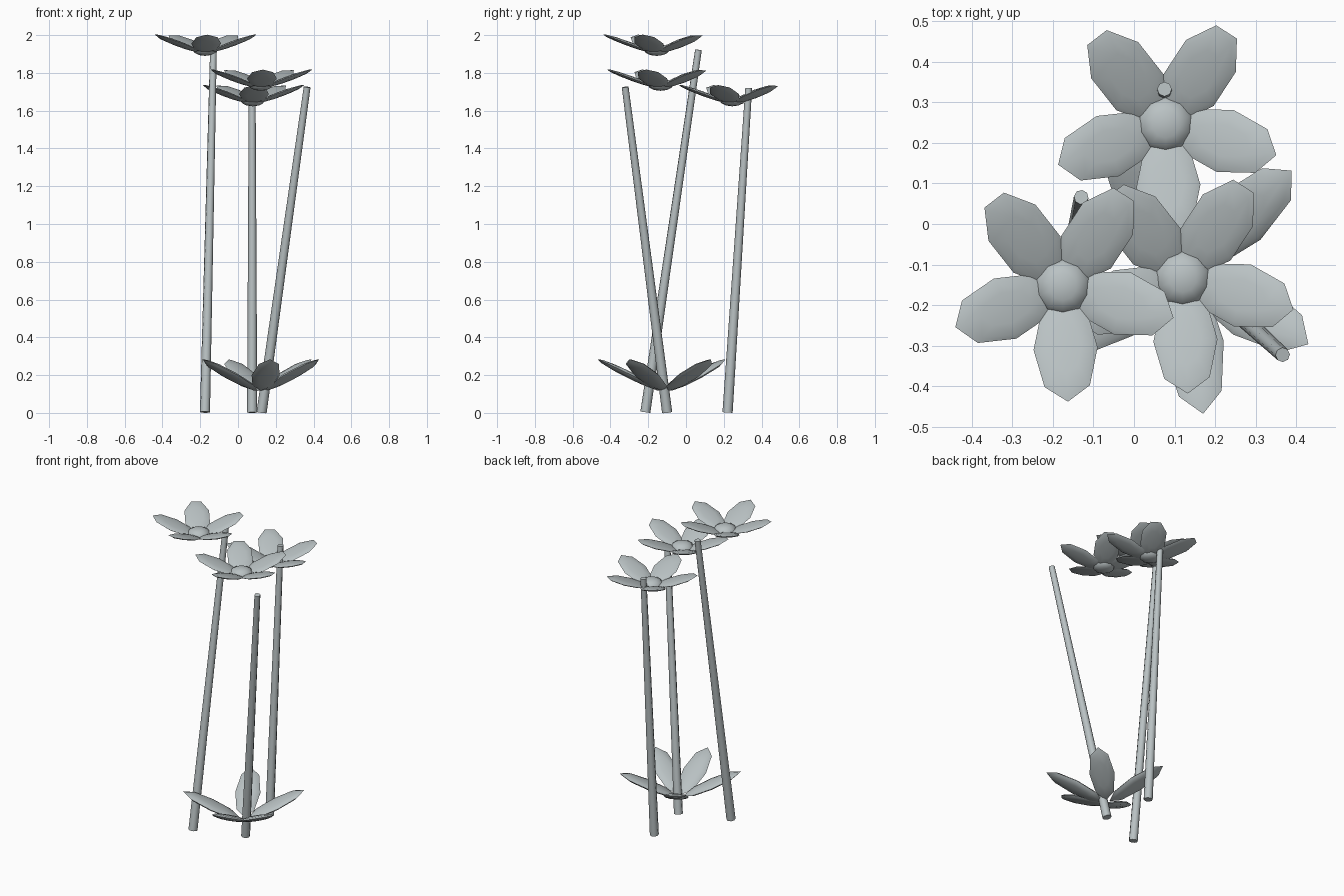
import bpy
import bmesh
import math
from mathutils import Matrix, Vector

cube = bpy.data.objects.get("Cube")
if cube:
    bpy.data.objects.remove(cube, do_unlink=True)

grey = bpy.data.materials.new("pale_grey")
grey.use_nodes = True
colour = (0.49, 0.54, 0.55, 1)
grey.diffuse_color = colour
grey.node_tree.nodes["Principled BSDF"].inputs["Base Color"].default_value = colour


def finish(bm, name):
    mesh = bpy.data.meshes.new(name)
    bm.to_mesh(mesh)
    bm.free()
    mesh.materials.append(grey)
    obj = bpy.data.objects.new(name, mesh)
    bpy.context.collection.objects.link(obj)
    bpy.ops.object.select_all(action="DESELECT")
    obj.select_set(True)
    bpy.context.view_layer.objects.active = obj
    bpy.ops.object.shade_smooth_by_angle(angle=math.radians(50))
    return obj


def blade(name, centre, angle, reach, size, tilt, spin=0):
    """Flattened low-poly ellipsoid that leans up and away from the centre."""
    bm = bmesh.new()
    bmesh.ops.create_uvsphere(bm, u_segments=8, v_segments=6, radius=1)
    place = (Matrix.Translation(centre)
             @ Matrix.Rotation(math.radians(angle), 4, "Z")
             @ Matrix.Translation((reach, 0, 0))
             @ Matrix.Rotation(math.radians(-tilt), 4, "Y")
             @ Matrix.Diagonal((*size, 1))
             @ Matrix.Rotation(math.radians(spin), 4, "Z"))
    bm.transform(place)
    return finish(bm, name)


def stem(name, bottom, top):
    a, b = Vector(bottom), Vector(top)
    bm = bmesh.new()
    bmesh.ops.create_cone(bm, cap_ends=True, segments=8, radius1=0.027,
                          radius2=0.018, depth=(b - a).length)
    turn = (b - a).to_track_quat("Z", "Y").to_matrix().to_4x4()
    bm.transform(Matrix.Translation((a + b) / 2) @ turn)
    finish(bm, name)


def flower(name, x, y, z):
    # Rounded heart
    bm = bmesh.new()
    bmesh.ops.create_uvsphere(bm, u_segments=10, v_segments=6, radius=1)
    bm.transform(Matrix.Translation((x, y, z))
                 @ Matrix.Diagonal((0.067, 0.067, 0.032, 1)))
    finish(bm, name + "_heart")
    # Ring of five petals
    for i, spin in enumerate((0, 0, -22, 22, 0)):
        blade(f"{name}_petal_{i + 1}", (x, y, z + 0.033), -87.5 + 72 * i,
              0.152, (0.139, 0.079, 0.012), 20, spin)


# Stems
stem("left_stem", (0.125, -0.1, 0.003), (0.366, -0.322, 1.725))
stem("back_stem", (0.075, 0.22, 0.002), (0.075, 0.332, 1.72))
stem("right_stem", (-0.175, -0.215, 0.004), (-0.13, 0.066, 1.922))

# Flower heads
flower("right_flower", -0.175, -0.155, 1.922)
flower("left_flower", 0.12, -0.135, 1.737)
flower("back_flower", 0.078, 0.245, 1.655)

# Leaf rosette around the left stem
for i, angle in enumerate((42, 118, 212, 278, 329)):
    blade(f"leaf_{i + 1}", (0.12, -0.11, 0.2), angle, 0.19,
          (0.19, 0.075, 0.018), 26)
